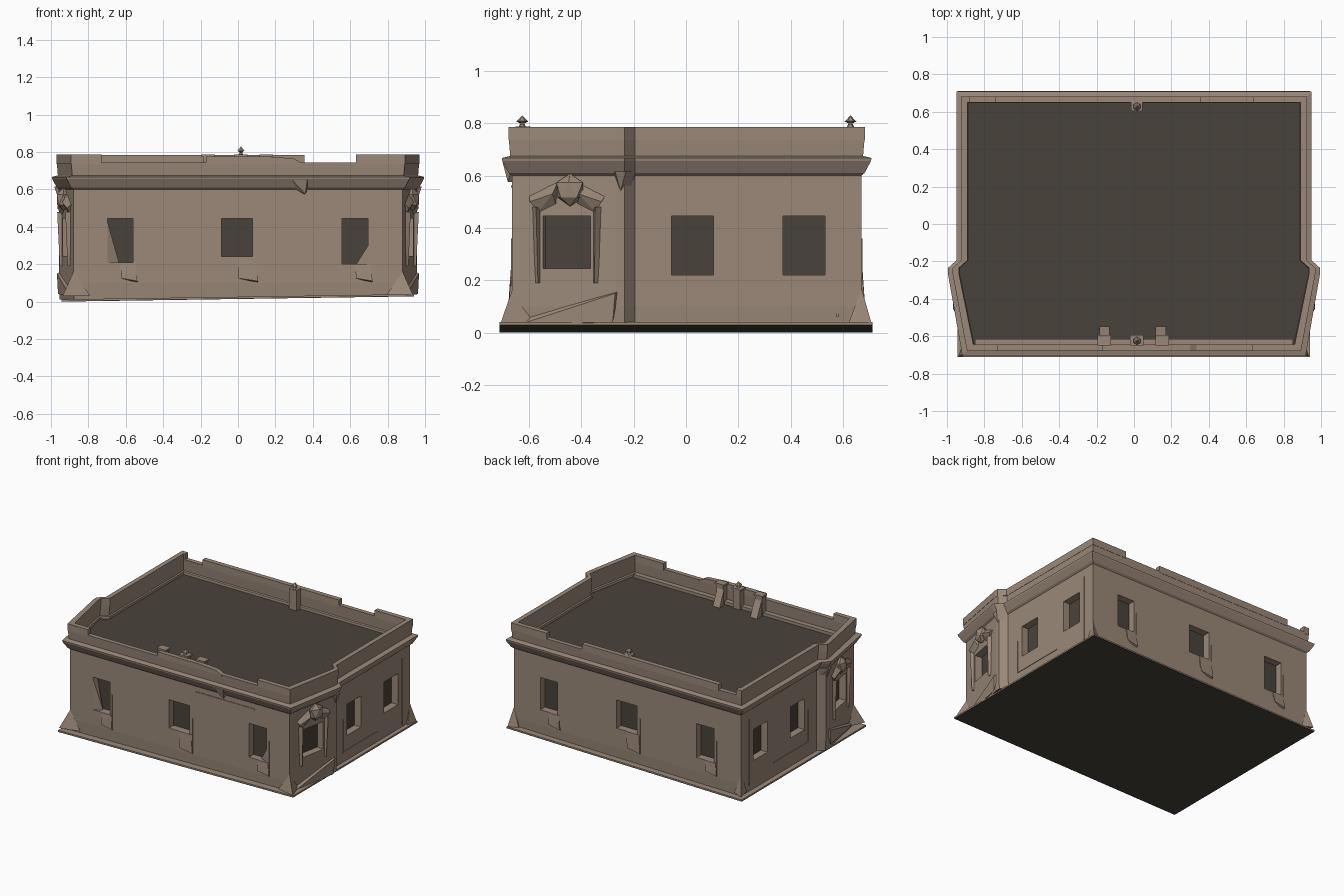
import bpy, bmesh, math
from mathutils import Matrix, Vector

if "Cube" in bpy.data.objects:
    bpy.data.objects.remove(bpy.data.objects["Cube"])


def material(name, rgb):
    m = bpy.data.materials.new(name)
    m.use_nodes = True
    m.diffuse_color = (*rgb, 1)
    m.node_tree.nodes["Principled BSDF"].inputs["Base Color"].default_value = (*rgb, 1)
    return m


STONE = material("warm stone", (0.325, 0.248, 0.19))
DARK = material("dark slate", (0.066, 0.055, 0.044))


def finish(name, bm, mats):
    bmesh.ops.recalc_face_normals(bm, faces=bm.faces)
    me = bpy.data.meshes.new(name)
    bm.to_mesh(me)
    bm.free()
    for m in mats:
        me.materials.append(m)
    ob = bpy.data.objects.new(name, me)
    bpy.context.collection.objects.link(ob)
    return ob


def add_box(bm, lo, hi, frame=Matrix()):
    size = [h - l for l, h in zip(lo, hi)]
    mid = [(h + l) / 2 for l, h in zip(lo, hi)]
    bmesh.ops.create_cube(bm, size=1, matrix=frame @ Matrix.Translation(mid) @ Matrix.Diagonal((*size, 1)))


def box(name, lo, hi, mat=STONE, frame=Matrix()):
    bm = bmesh.new()
    add_box(bm, lo, hi, frame)
    return finish(name, bm, [mat])


def hull(name, pts, mat=STONE, frame=Matrix()):
    bm = bmesh.new()
    for p in pts:
        bm.verts.new(frame @ Vector(p))
    bmesh.ops.convex_hull(bm, input=bm.verts)
    return finish(name, bm, [mat])


def side(d):
    """Right half of the footprint, front to back, offset outward by d."""
    return [(0.88 + d, -0.665 - d), (0.957 + d, -0.265), (0.957 + d, -0.235),
            (0.912 + d, -0.195), (0.912 + d, 0.67 + d)]


def outline(d):
    return side(d) + [(-x, y) for x, y in reversed(side(d))]


# Main shell: walls, cornice, low parapet and roof lofted from one footprint
profile = [(-0.004, 0.025), (0, 0.1), (0, 0.6), (0.012, 0.61), (0.036, 0.655), (0.038, 0.667),
           (0.006, 0.675), (0.012, 0.745), (-0.02, 0.745), (-0.014, 0.66), (-0.022, 0.655), (-0.024, 0.638)]
bm = bmesh.new()
rings = []
for i, (d, z) in enumerate(profile):
    rings.append([bm.verts.new((x, y, z + (0.015 * x if i == 0 else 0))) for x, y in outline(d)])
for a, b in zip(rings, rings[1:]):
    n = len(a)
    for i in range(n):
        bm.faces.new((a[i], a[(i + 1) % n], b[(i + 1) % n], b[i]))
bm.faces.new(rings[0]).material_index = 1
bm.faces.new(rings[-1]).material_index = 1
walls = finish("walls_and_roof", bm, [STONE, DARK])

# Slightly tilted ground slab with a stone skirt on top
for name, low, high, mat in (("ground_slab", 0, 0.004, DARK), ("ground_skirt", 0.004, 0.012, STONE)):
    hull(name, [(x, y, 0.0149 * (x + 0.945) + t) for x in (-0.945, 0.94)
                for y in (-0.712, 0.712) for t in (low, high)], mat)


# Local frames on the walls: X points outward, Y runs along the wall
def wall_frame(x, y, angle):
    return Matrix.Translation((x, y, 0)) @ Matrix.Rotation(angle, 4, "Z")


windows = []
for x, half, low in ((-0.63, 0.068, 0.21), (-0.005, 0.082, 0.24), (0.625, 0.07, 0.2)):
    windows.append((wall_frame(x, -0.665, -math.pi / 2), half, low))
    windows.append((wall_frame(-x, 0.67, math.pi / 2), half, low))
bays = []
for s in (1, -1):
    turn = (lambda a: a) if s > 0 else (lambda a: math.pi - a)
    for y in (0.025, 0.45):
        windows.append((wall_frame(s * 0.912, y, turn(0)), 0.08, 0.22))
    bay = wall_frame(s * 0.9204, -0.455, turn(-0.19))
    windows.append((bay, 0.092, 0.245))
    bays.append((s, bay))

# Window recesses, panes and aprons
bm = bmesh.new()
for frame, half, low in windows:
    add_box(bm, (-0.06, -half, low), (0.04, half, 0.445), frame)
cutter = finish("window_cutter", bm, [])
cutter.hide_render = True
cutter.hide_viewport = True
cut = walls.modifiers.new("windows", "BOOLEAN")
cut.operation = "DIFFERENCE"
cut.solver = "EXACT"
cut.object = cutter
for i, (frame, half, low) in enumerate(windows):
    box("window_pane", (-0.06, -half, low), (-0.052, half, 0.445), DARK, frame)
    if i < 6:
        hull("window_apron", [(-0.01, 0, low), (0.004, 0, low), (0.004, 1.2 * half, low), (-0.01, 1.2 * half, low),
                              (0.012, 1.35 * half, 0.11), (0.012, 0.1 * half, 0.125), (-0.01, 1.35 * half, 0.1)],
             STONE, frame)
        box("window_edge_strip", (-0.01, 1.25 * half, 0.11), (0.004, 1.32 * half, 0.36), STONE, frame)

# Broken infill leaning in two of the front windows
for i, k, top in ((0, -1, 0.43), (4, 1, 0.3)):
    frame, half, low = windows[i]
    hull("broken_infill", [(-0.002, k * half, top), (-0.05, k * half, top), (-0.002, k * half, low),
                           (-0.05, k * half, low), (-0.03, 0.1 * k * half, low)], STONE, frame)

# Bay ornament: cartouche, scrolls, window jambs, sill and sloping foot
for s, frame in bays:
    bm = bmesh.new()
    bmesh.ops.create_icosphere(bm, subdivisions=1, radius=1, matrix=frame @
                               Matrix.Translation((0.01, 0.015 * s, 0.545)) @ Matrix.Diagonal((0.04, 0.06, 0.063, 1)))
    finish("cartouche", bm, [STONE])
    for k in (-1, 1):
        hull("cartouche_scroll", [(-0.01, k * 0.03, 0.59), (0.03, k * 0.05, 0.53), (0.02, k * 0.14, 0.5),
                                  (-0.01, k * 0.15, 0.53), (0, k * 0.11, 0.46), (-0.01, k * 0.04, 0.48)],
             STONE, frame)
        hull("bay_jamb", [(-0.01, k * 0.1, 0.47), (0.025, k * 0.115, 0.48), (-0.01, k * 0.14, 0.48),
                          (-0.01, k * 0.1, 0.19), (0.012, k * 0.11, 0.19), (-0.01, k * 0.13, 0.19)], STONE, frame)
    hull("bay_foot", [(-0.01, -0.2 * s, 0.03), (0.012, -0.17 * s, 0.035), (0.008, 0.18 * s, 0.04),
                      (0.012, 0.19 * s, 0.15), (-0.01, 0.2 * s, 0.16), (-0.01, -0.16 * s, 0.06)], STONE, frame)
    # Capital under the cornice at the bay shoulder
    hull("bay_capital", [(s * x, y, z) for x, y, z in ((0.94, -0.28, 0.61), (0.982, -0.27, 0.615),
         (0.982, -0.23, 0.615), (0.92, -0.19, 0.615), (0.957, -0.25, 0.54), (0.93, -0.21, 0.56))])

# Flared feet at the four corners, broader at the front
for sx in (-1, 1):
    for sy, wx, wy, spread, top in ((-1, 0.88, 0.665, 0.09, 0.16), (1, 0.912, 0.67, 0.05, 0.17)):
        hull("corner_foot", [(sx * x, sy * y, z) for x, y, z in (
            (0.938, 0.71, 0.03), (wx - spread, wy + 0.01, 0.03), (wx + 0.012, wy - spread, 0.035),
            (wx, wy, top), (wx - 0.03, wy - 0.03, 0.03), (wx + 0.012, wy + 0.012, 0.08))])

# Tall side parapets wrapping onto the front and back
for s, front_end, back_end in ((1, 0.63, 0.64), (-1, 0.73, 0.88)):
    loop = []
    for d in (0.013, -0.021):
        path = [(front_end, side(d)[0][1])] + side(d) + [(back_end, side(d)[-1][1])]
        loop += path if d > 0 else path[::-1]
    bm = bmesh.new()
    face = bm.faces.new([bm.verts.new((s * x, y, 0.735)) for x, y in loop])
    up = bmesh.ops.extrude_face_region(bm, geom=[face])["geom"]
    bmesh.ops.translate(bm, vec=(0, 0, 0.051), verts=[v for v in up if isinstance(v, bmesh.types.BMVert)])
    finish("side_parapet", bm, [STONE])

# Raised middle parapets, the inner ledge and the piers behind them
box("back_parapet_raised", (-0.74, 0.649, 0.735), (0.355, 0.683, 0.784))
box("back_pier", (-0.015, 0.605, 0.63), (0.045, 0.66, 0.785))
box("front_inner_ledge", (-0.85, -0.65, 0.63), (0.85, -0.615, 0.66))
box("front_parapet_raised", (-0.17, -0.678, 0.735), (0.17, -0.644, 0.775))
hull("front_parapet_slope", [(x, y, z) for y in (-0.678, -0.644)
                             for x, z in ((0.17, 0.735), (0.17, 0.775), (0.35, 0.735), (0.3, 0.765))])
for x in (-0.16, 0.015, 0.15):
    box("front_pier", (x - 0.028, -0.645, 0.63), (x + 0.028, -0.6, 0.785))
    box("front_pier_cap", (x - 0.036, -0.65, 0.775), (x + 0.036, -0.594, 0.787))
for x in (-0.16, 0.14):
    hull("front_pier_brace", [(x + a, y, z) for a in (-0.025, 0.03)
                              for y, z in ((-0.6, 0.63), (-0.545, 0.63), (-0.6, 0.75))])

# Finials
for y in (-0.625, 0.628):
    bm = bmesh.new()
    for z, r1, r2, h in ((0.79, 0.016, 0.008, 0.014), (0.803, 0.008, 0.023, 0.01), (0.817, 0.023, 0.001, 0.024)):
        bmesh.ops.create_cone(bm, cap_ends=True, segments=6, radius1=r1, radius2=r2, depth=h,
                              matrix=Matrix.Translation((0.016, y, z)))
    finish("finial", bm, [STONE])

# Sagging cornice fragment and faint string courses
hull("cornice_fragment", [(0.27, -0.665, 0.625), (0.38, -0.665, 0.625), (0.29, -0.7, 0.65),
                          (0.37, -0.7, 0.65), (0.36, -0.68, 0.575), (0.35, -0.66, 0.575)])
box("front_string_course", (0.12, -0.669, 0.555), (0.6, -0.66, 0.562))
for s in (-1, 1):
    x = sorted((s * 0.905, s * 0.916))
    box("side_string_course", (x[0], -0.1, 0.112), (x[1], 0.3, 0.119))
    box("side_panel_edge", (x[0], -0.1, 0.112), (x[1], -0.094, 0.35))
    box("side_corner_strip", (x[0], 0.575, 0.06), (x[1], 0.582, 0.54))
